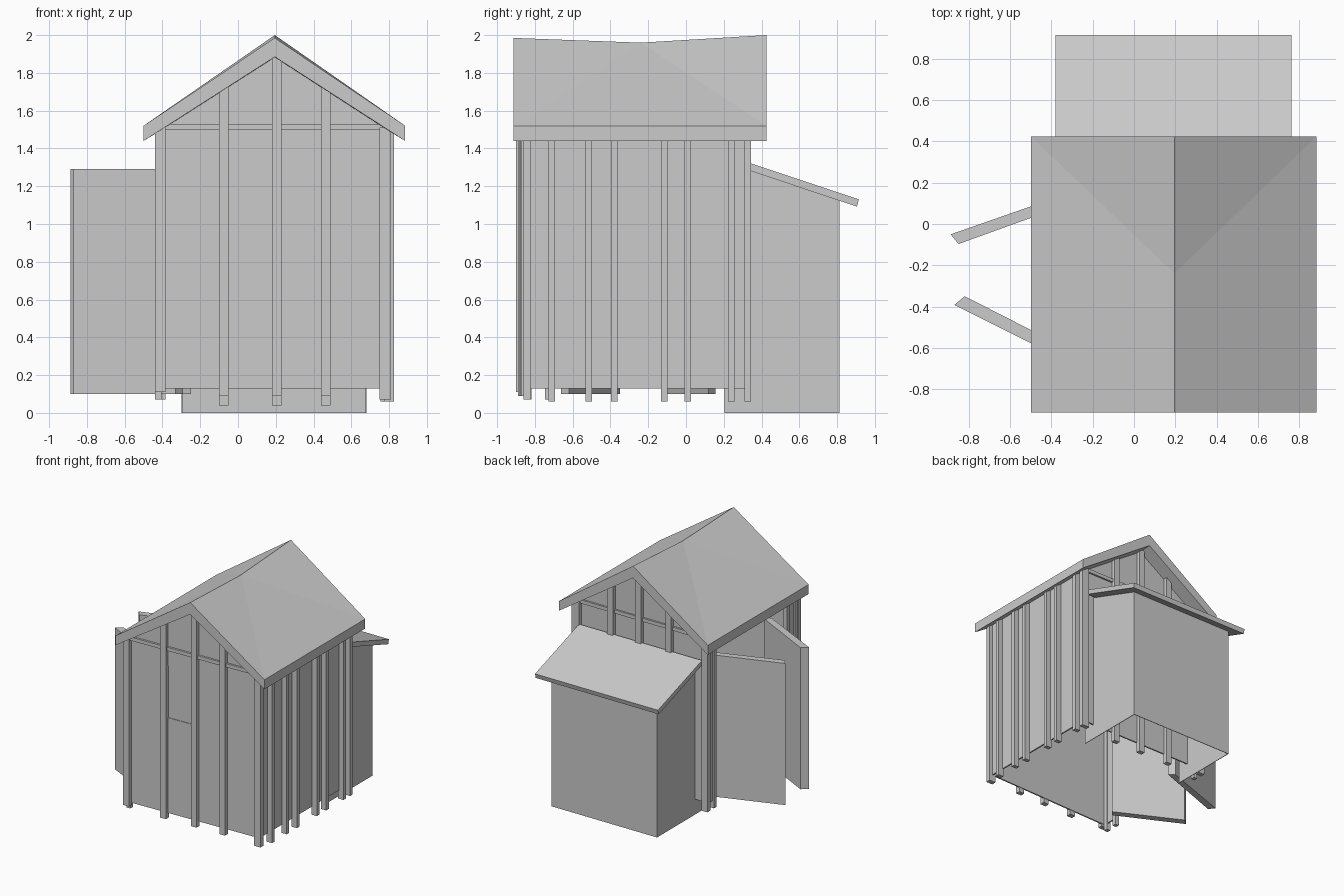
import bpy, bmesh

if "Cube" in bpy.data.objects:
    bpy.data.objects.remove(bpy.data.objects["Cube"])

RIDGE_X, EAVE_L, EAVE_R = 0.195, -0.50, 0.885


def mesh_object(name, verts, faces):
    mesh = bpy.data.meshes.new(name)
    mesh.from_pydata(verts, [], faces)
    bm = bmesh.new()
    bm.from_mesh(mesh)
    bmesh.ops.recalc_face_normals(bm, faces=bm.faces)
    bm.to_mesh(mesh)
    bm.free()
    ob = bpy.data.objects.new(name, mesh)
    bpy.context.collection.objects.link(ob)
    return ob


PLACE = {'x': lambda a, b, t: (t, a, b),
         'y': lambda a, b, t: (a, t, b),
         'z': lambda a, b, t: (a, b, t)}


def prism(name, poly, lo, hi, axis):
    """Extrude a 2D outline along x, y or z from lo to hi."""
    n = len(poly)
    verts = [PLACE[axis](a, b, t) for t in (lo, hi) for a, b in poly]
    faces = [list(range(n)), list(range(n, 2 * n))]
    faces += [[i, (i + 1) % n, n + (i + 1) % n, n + i] for i in range(n)]
    return mesh_object(name, verts, faces)


def box(name, x0, x1, y0, y1, z0, z1):
    return prism(name, [(x0, y0), (x1, y0), (x1, y1), (x0, y1)], z0, z1, 'z')


def rect(a0, a1, b0, b1):
    return [(a0, b0), (a1, b0), (a1, b1), (a0, b1)]


def under_roof(x):
    """Height of the roof underside at x."""
    half = RIDGE_X - EAVE_L if x < RIDGE_X else EAVE_R - RIDGE_X
    return 1.88 - 0.44 * abs(x - RIDGE_X) / half


def skew_front(ob):
    """The front leans back slightly toward the right."""
    for v in ob.data.vertices:
        v.co.y += 0.035 * (v.co.x + 0.42) / 1.2


# Gable roof with a sagging ridge and straight eaves
verts = []
for drop_eave, drop_ridge in ((0, 0), (0.08, 0.1)):
    verts += [(x, y, 1.52 - drop_eave) for x in (EAVE_L, EAVE_R) for y in (-0.913, 0.425)]
    verts += [(RIDGE_X, y, z - drop_ridge)
              for y, z in ((-0.913, 1.985), (-0.24, 1.96), (0.425, 2.0))]
faces = []
for o in (0, 7):
    for f, b in ((0, 1), (2, 3)):
        faces += [(o + b, o + 5, o + 6), (o + f, o + 5, o + b), (o + f, o + 4, o + 5)]
rim = [0, 4, 2, 3, 6, 1]
faces += [(a, b, b + 7, a + 7) for a, b in zip(rim, rim[1:] + rim[:1])]
mesh_object("main_roof", verts, faces)

# Front wall around a recessed window shutter
FY, BY, T = -0.868, 0.31, 0.012
front = []
for part, area in (("wall_left", (-0.42, -0.05, 0.13, 1.5)),
                   ("wall_right", (0.18, 0.78, 0.13, 1.5)),
                   ("wall_below_window", (-0.05, 0.18, 0.13, 0.93)),
                   ("wall_above_window", (-0.05, 0.18, 1.365, 1.5))):
    front.append(prism("front_" + part, rect(*area), FY, FY + T, 'y'))
front.append(prism("window_shutter", rect(-0.06, 0.19, 0.92, 1.375),
                   FY + 0.005, FY + T + 0.003, 'y'))

# Back wall, right wall and the short left walls beside the opening
prism("back_wall", rect(-0.42, 0.78, 0.13, 1.5), BY - T, BY, 'y')
prism("right_wall", rect(-0.835, BY, 0.13, 1.51), 0.77, 0.782, 'x')
prism("left_wall_front", rect(FY, -0.73, 0.13, 1.51), -0.425, -0.413, 'x')
prism("left_wall_back", rect(0.22, BY, 0.13, 1.51), -0.425, -0.413, 'x')

# Gable panels, tie beams and tall posts at both ends
gable = [(-0.42, 1.5), (0.78, 1.5), (0.78, 1.53), (RIDGE_X, 1.90), (-0.42, 1.52)]
for end, wall, beam, post, foot in (
        ("front", FY, (-0.885, -0.868), (-0.90, -0.86), 0.09),
        ("back", BY - T, (0.31, 0.325), (0.305, 0.345), 0.04)):
    parts = [prism(end + "_gable", gable, wall, wall + T, 'y'),
             box(end + "_tie_beam", -0.40, 0.78, *beam, 1.5, 1.53)]
    for i, x in enumerate((-0.075, 0.205, 0.465)):
        parts.append(box(f"{end}_post_{i + 1}", x - 0.026, x + 0.026, *post, foot,
                         under_roof(x) + 0.025))
    if end == "front":
        front += parts
for ob in front:
    skew_front(ob)

# Corner posts
box("front_left_corner_post", -0.44, -0.385, -0.90, -0.86, 0.11, 1.51)
box("front_right_corner_post", 0.75, 0.81, -0.86, -0.82, 0.07, 1.51)
box("back_left_corner_post", -0.44, -0.385, 0.305, 0.345, 0.07, 1.51)
box("back_right_corner_post", 0.755, 0.825, 0.31, 0.345, 0.06, 1.51)

# Right wall studs
for i, y in enumerate((-0.71, -0.515, -0.38, -0.115, 0.01, 0.24)):
    box(f"right_stud_{i + 1}", 0.775, 0.825, y - 0.017, y + 0.017, 0.06, 1.51)

# Open left side: studs and header
for i, y in enumerate((-0.835, -0.73, 0.24)):
    box(f"left_stud_{i + 1}", -0.44, -0.405, y - 0.017, y + 0.017, 0.07, 1.51)
box("door_header", -0.44, -0.41, -0.87, 0.31, 1.415, 1.5)

# Two doors standing ajar
prism("front_door", [(-0.87, -0.392), (-0.82, -0.35), (-0.29, -0.62), (-0.33, -0.662)],
      0.10, 1.29, 'z')
prism("back_door", [(-0.888, -0.05), (-0.85, -0.097), (-0.25, 0.12), (-0.30, 0.155)],
      0.10, 1.29, 'z')

# Lean-to: thin walls, open below and toward the main room
side = [(0.205, 0), (0.813, 0), (0.813, 1.13), (0.34, 1.29), (0.205, 1.29)]
prism("lean_to_left_wall", side, -0.30, -0.295, 'x')
prism("lean_to_right_wall", side, 0.675, 0.68, 'x')
prism("lean_to_back_wall", rect(-0.30, 0.68, 0, 1.13), 0.808, 0.813, 'y')
prism("lean_to_roof", [(0.33, 1.325), (0.915, 1.13), (0.905, 1.092), (0.33, 1.285)],
      -0.38, 0.763, 'x')
